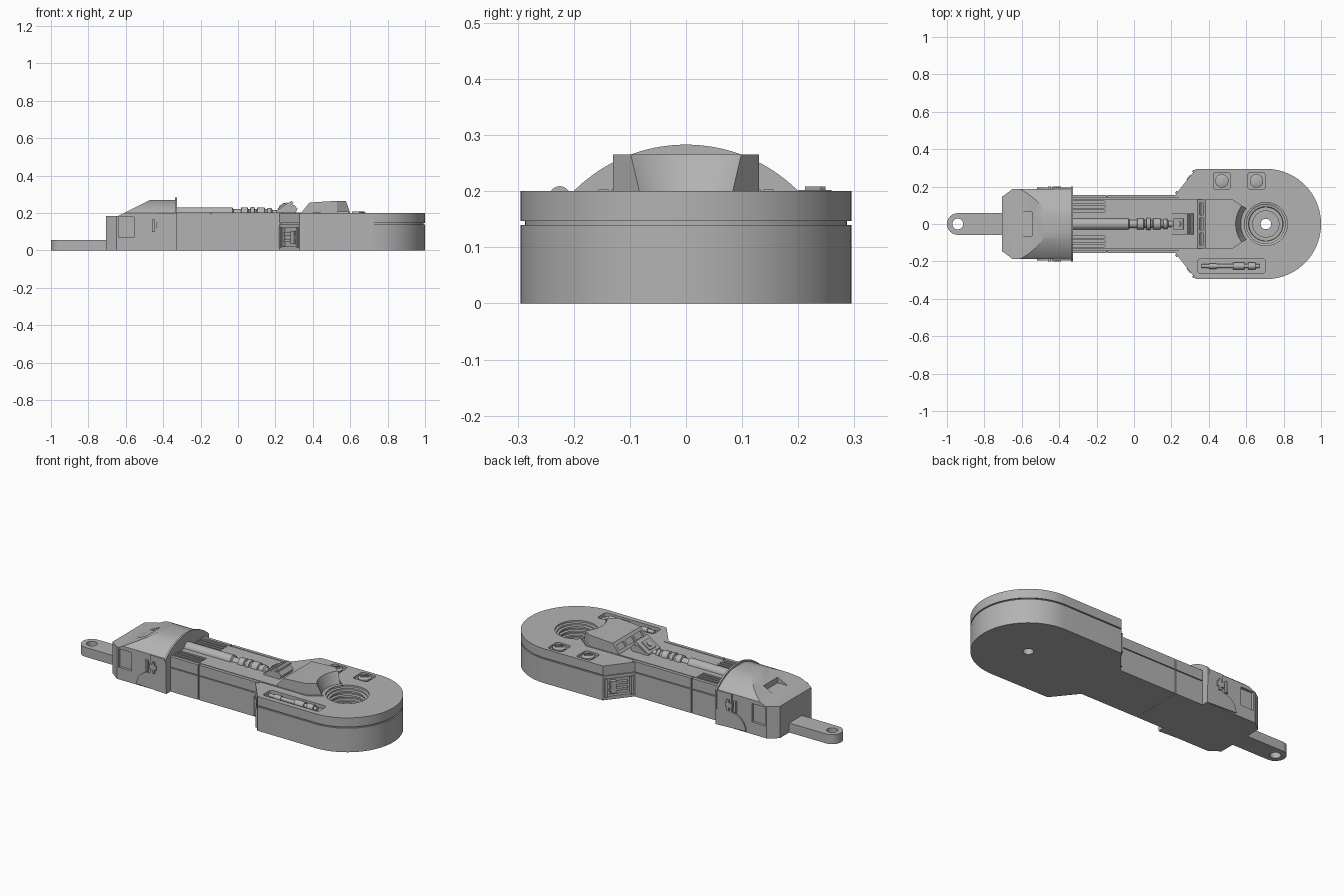
import bpy, bmesh
from math import pi, sin, cos, atan2, radians
from mathutils import Matrix, Vector

if "Cube" in bpy.data.objects:
    bpy.data.objects.remove(bpy.data.objects["Cube"], do_unlink=True)

metal = bpy.data.materials.new("plain grey")
grey = (0.45, 0.45, 0.45, 1)
metal.diffuse_color = grey
metal.use_nodes = True
metal.node_tree.nodes["Principled BSDF"].inputs["Base Color"].default_value = grey
helpers = []


def finish(name, bm):
    bmesh.ops.recalc_face_normals(bm, faces=bm.faces)
    mesh = bpy.data.meshes.new(name)
    bm.to_mesh(mesh)
    bm.free()
    mesh.materials.append(metal)
    ob = bpy.data.objects.new(name, mesh)
    bpy.context.collection.objects.link(ob)
    return ob


def loft(name, rings):
    bm = bmesh.new()
    vs = [[bm.verts.new(p) for p in ring] for ring in rings]
    n = len(vs[0])
    for a, b in zip(vs, vs[1:]):
        for i in range(n):
            bm.faces.new((a[i], a[(i + 1) % n], b[(i + 1) % n], b[i]))
    bm.faces.new(vs[0])
    bm.faces.new(vs[-1])
    return finish(name, bm)


def prism(name, pts, lo, hi, axis="z"):
    place = {"x": lambda u, v, w: (w, u, v), "y": lambda u, v, w: (u, w, v),
             "z": lambda u, v, w: (u, v, w)}[axis]
    return loft(name, [[place(u, v, w) for u, v in pts] for w in (lo, hi)])


def lathe(name, profile, origin, axis="z", segs=48):
    rings = []
    for r, h in profile:
        ring = []
        for i in range(segs):
            c, s = r * cos(2 * pi * i / segs), r * sin(2 * pi * i / segs)
            ring.append(Vector(origin) + Vector((c, s, h) if axis == "z" else (h, c, s)))
        rings.append(ring)
    return loft(name, rings)


def box(name, x0, x1, y0, y1, z0, z1):
    return prism(name, [(x0, y0), (x1, y0), (x1, y1), (x0, y1)], z0, z1)


def turned_box(name, size, centre, angle, axis):
    x, y, z = (d / 2 for d in size)
    ob = box(name, -x, x, -y, y, -z, z)
    ob.data.transform(Matrix.Translation(centre) @ Matrix.Rotation(angle, 4, axis))
    return ob


def arc(cx, cy, r, a0, a1, n=8):
    return [(cx + r * cos(radians(a0 + (a1 - a0) * i / n)),
             cy + r * sin(radians(a0 + (a1 - a0) * i / n))) for i in range(n + 1)]


def rounded(cx, cy, w, h, r):
    pts = []
    for k, (sx, sy) in enumerate(((1, 1), (-1, 1), (-1, -1), (1, -1))):
        pts += arc(cx + sx * (w / 2 - r), cy + sy * (h / 2 - r), r, 90 * k, 90 * k + 89, 5)
    return pts


def cut(target, cutters, op="DIFFERENCE"):
    bpy.context.view_layer.objects.active = target
    for c in cutters:
        mod = target.modifiers.new("cut", "BOOLEAN")
        mod.operation, mod.solver, mod.object = op, "EXACT", c
        bpy.ops.object.modifier_apply(modifier=mod.name)
        if c not in helpers:
            helpers.append(c)


# Round-ended head in two layers with a thin groove between them
HX = 0.705


def head_outline(e=0.0):
    return ([(0.33, -0.293 + e), *arc(HX, 0, 0.295 - e, -90, 90, 40), (0.33, 0.293 - e),
             (0.22 + e, 0.155), (0.22 + e, -0.155)])


head_base = prism("head_base", head_outline(), 0, 0.14)
head_core = prism("head_core", head_outline(0.008), 0.14, 0.147)
head_top = prism("head_top", head_outline(), 0.147, 0.2)

# Threaded socket with a small through hole
steps = [(0.028, -0.02), (0.028, 0.06), (0.07, 0.06), (0.07, 0.085), (0.09, 0.085)]
for k in range(4):
    z = 0.09 + k * 0.025
    steps += [(0.092, z), (0.092, z + 0.01), (0.104, z + 0.013), (0.104, z + 0.022)]
steps += [(0.115, 0.19), (0.115, 0.22)]
socket = lathe("socket_cutter", steps, (HX, 0, 0))
for layer in (head_base, head_core, head_top):
    cut(layer, [socket])

# Recesses on the head top: tool tray and two knob wells
knobs = (0.47, 0.655)
cut(head_top, [prism("tray_cutter", rounded(0.522, -0.225, 0.36, 0.078, 0.015), 0.18, 0.22)])
cut(head_top, [prism("well_cutter", rounded(x, 0.23, 0.092, 0.092, 0.015), 0.185, 0.22)
               for x in knobs])
for x in knobs:
    lathe("knob", [(0.036, 0.18), (0.036, 0.198), (0.028, 0.202)], (x, 0.23, 0), segs=32)
    turned_box("knob_grip", (0.045, 0.01, 0.01), (x, 0.23, 0.203), radians(40), "Z")
lathe("tray_rod", [(0.01, 0.36), (0.01, 0.40), (0.015, 0.40), (0.015, 0.44), (0.011, 0.44),
                   (0.011, 0.53), (0.019, 0.53), (0.019, 0.59), (0.011, 0.59), (0.011, 0.61),
                   (0.019, 0.61), (0.019, 0.65), (0.01, 0.65), (0.01, 0.67)],
      (0, -0.225, 0.19), "x", 20)

# Latch panels on the slanted corners of the head
for s in (1, -1):
    ang = s * atan2(0.138, 0.11)
    along = Vector((cos(ang), sin(ang), 0))
    out = Vector((-abs(sin(ang)), s * cos(ang), 0))
    mid = Vector((0.275, s * 0.224, 0.07))
    cut(head_base, [turned_box("latch_cutter", (0.13, 0.04, 0.1), mid, ang, "Z")])
    for dz in (-0.018, 0.018):
        turned_box("latch_bar", (0.10, 0.022, 0.014), mid - out * 0.012 + Vector((0, 0, dz)), ang, "Z")
    turned_box("latch_block", (0.03, 0.03, 0.07), mid - out * 0.01 + along * 0.03, ang, "Z")
    for d in (-0.073, 0.073):
        turned_box("latch_frame", (0.012, 0.016, 0.11), mid + along * d, ang, "Z")

# Raised cowl beside the socket, with a hollowed end and vents on its slope
cowl = prism("cowl", [(0.32, -0.13), (0.53, -0.13), (0.6, -0.083), (0.6, 0.083), (0.53, 0.13),
                      (0.32, 0.13)], 0.19, 0.28)
cut(cowl, [prism("cowl_side", [(0.33, 0.19), (0.337, 0.2), (0.382, 0.256), (0.52, 0.265),
                               (0.62, 0.265), (0.62, 0.19)], -0.2, 0.2, "y")], "INTERSECT")
cut(cowl, [lathe("cowl_hollow", [(0.128, 0.185), (0.168, 0.28)], (HX, 0, 0), segs=64)])
slope = atan2(0.056, 0.045)
cut(cowl, [turned_box("vent_cutter", (0.03, 0.066, 0.02), (0.36, y, 0.229), -slope, "Y")
           for y in (-0.08, 0, 0.08)])

# Beam: lower blocks, core, deck and edge rails separated by seams
box("beam_core", -0.35, 0.25, -0.149, 0.149, 0.001, 0.194)
for x0, x1 in ((-0.35, -0.148), (-0.142, 0.24)):
    box("beam_block", x0, x1, -0.156, 0.156, 0, 0.138)
    for s in (1, -1):
        box("beam_rail", x0, x1, *sorted((s * 0.138, s * 0.156)), 0.143, 0.203)
deck = box("beam_deck", -0.35, 0.345, -0.133, 0.133, 0.15, 0.203)
slots = [prism("slot_cutter", rounded(-0.25, s * y, 0.19, 0.014, 0.006), 0.188, 0.22)
         for s in (1, -1) for y in (0.07, 0.093, 0.116)]
cut(deck, slots)

# Seam border of the deck continued over the head
for s in (1, -1):
    cut(head_top, [prism("seam_cutter", [(0.2, s * 0.133), (0.545, s * 0.133), (0.62, s * 0.075),
                                         (0.622, s * 0.079), (0.547, s * 0.138), (0.2, s * 0.138)],
                         0.194, 0.22)])

# Piston with its collars, ending at a tilted clevis
piston = [(0.031, -0.35), (0.031, -0.03), (0.021, -0.025), (0.021, 0.0)]
for x0, x1, r in ((0.015, 0.055, 0.031), (0.065, 0.09, 0.033), (0.1, 0.145, 0.031),
                  (0.155, 0.18, 0.027)):
    piston += [(0.022, x0), (r, x0 + 0.003), (r, x1 - 0.003), (0.022, x1)]
piston += [(0.016, 0.185), (0.016, 0.23)]
lathe("piston", piston, (0, 0, 0.2), "x", 32)
prism("clevis_wedge", [(0.2, 0.195), (0.205, 0.205), (0.275, 0.247), (0.285, 0.238), (0.3, 0.244),
                       (0.318, 0.222), (0.305, 0.195)], -0.057, 0.057, "y")
tilt = Matrix.Translation((0.243, 0, 0.232)) @ Matrix.Rotation(radians(-33), 4, "Y")
for part in (box("clevis_plate", -0.045, 0.055, -0.055, 0.055, -0.015, 0.004),
             box("clevis_pad", -0.03, 0.03, -0.03, 0.03, 0, 0.012),
             lathe("clevis_pin", [(0.017, 0), (0.017, 0.017)], (0, 0, 0), segs=24)):
    part.data.transform(tilt)

# Domed housing: plan, side profile and barrel intersected
housing = prism("housing", [(-0.706, -0.145), (-0.65, -0.187), (-0.33, -0.187), (-0.33, 0.187),
                            (-0.65, 0.187), (-0.706, 0.145)], 0, 0.3)
cut(housing, [prism("housing_side", [(-0.72, -0.01), (-0.32, -0.01), (-0.32, 0.27), (-0.47, 0.27),
                                     (-0.64, 0.185), (-0.72, 0.185)], -0.3, 0.3, "y"),
              lathe("housing_barrel", [(0.274, -0.8), (0.274, -0.2)], (0, 0, 0), "x", 128)],
    "INTERSECT")
cut(housing, [box("notch_cutter", -0.68, -0.545, -0.065, 0.065, 0.2, 0.3)])

# Thin end flange of the housing
dome = arc(0, 0, 0.283, 45, 135, 32)
prism("flange", [(-0.194, 0), (0.194, 0), *dome], -0.336, -0.326, "x")

# Housing cheeks: recessed window, curved cover plate and clasp
cover = [(-0.33, 0), (-0.33, 0.2), (-0.43, 0.2), (-0.43, 0.095), *arc(-0.43, 0.005, 0.09, 90, 178)]
for s in (1, -1):
    cut(housing, [box("window_cutter", -0.64, -0.555, *sorted((s * 0.172, s * 0.25)), 0.07, 0.178)])
    prism("cover_plate", cover, s * 0.18, s * 0.194, "y")
    lo, hi = sorted((s * 0.18, s * 0.2))
    box("clasp_bar", -0.435, -0.39, lo, hi, 0.12, 0.15)
    box("clasp_post", -0.415, -0.4, lo, hi, 0.1, 0.166)
    box("clasp_side", -0.46, -0.445, lo, hi, 0.1, 0.166)

# Flat tang with an eye hole
tang = prism("tang", [(-0.68, -0.058), (-0.68, 0.058), *arc(-0.942, 0, 0.058, 90, 270, 24)], 0, 0.055)
cut(tang, [lathe("eye_cutter", [(0.029, -0.02), (0.029, 0.08)], (-0.942, 0, 0))])

for h in helpers:
    bpy.data.objects.remove(h, do_unlink=True)
bpy.ops.object.select_all(action="DESELECT")
for ob in bpy.context.collection.objects:
    if ob.type == "MESH":
        ob.select_set(True)
        bpy.context.view_layer.objects.active = ob
bpy.ops.object.shade_smooth_by_angle(angle=radians(30))
